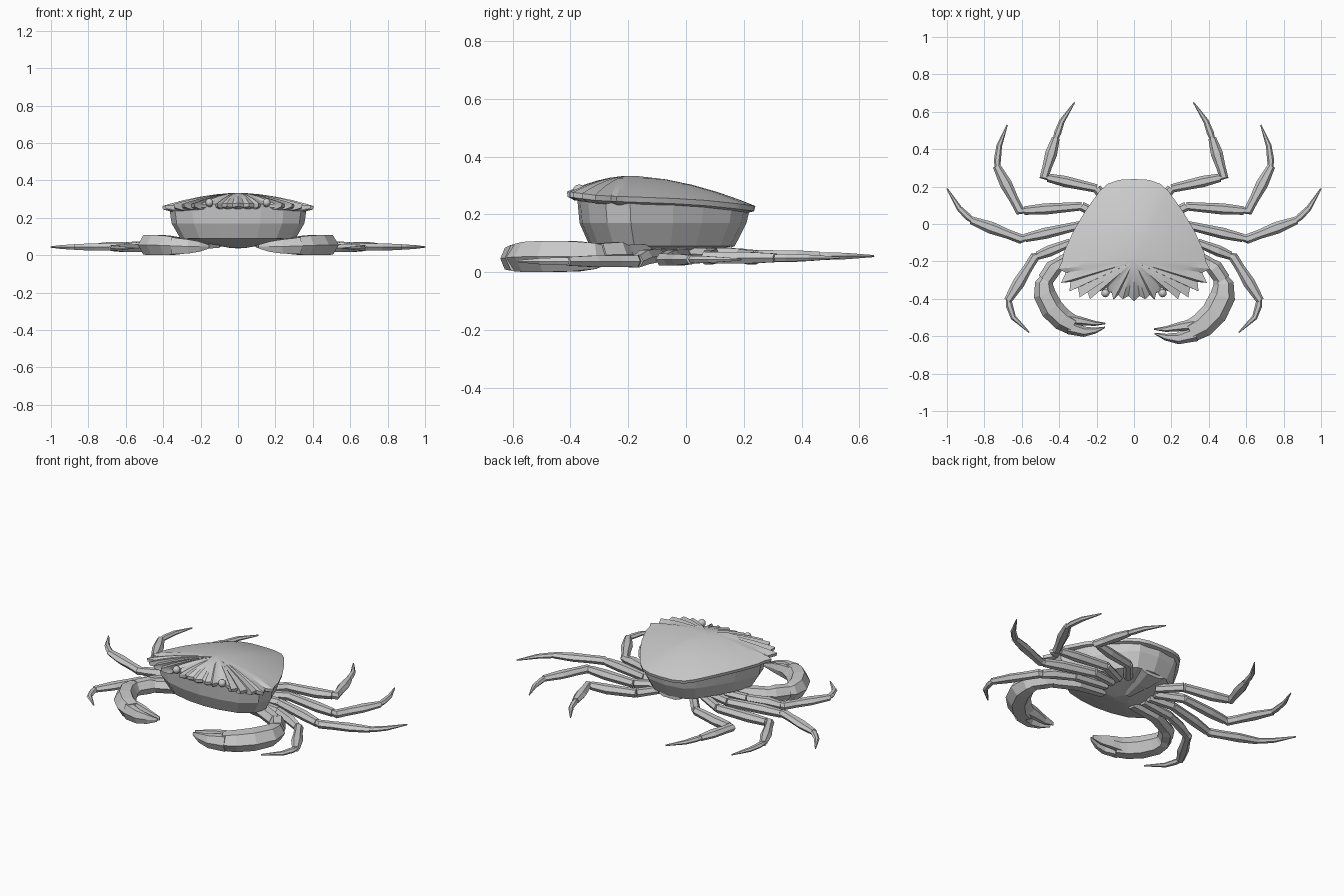
import bpy, bmesh
from mathutils import Vector

if "Cube" in bpy.data.objects:
    bpy.data.objects.remove(bpy.data.objects["Cube"])


def finish(name, bm, smooth=None, mirror=False):
    bmesh.ops.recalc_face_normals(bm, faces=bm.faces)
    me = bpy.data.meshes.new(name)
    bm.to_mesh(me)
    bm.free()
    ob = bpy.data.objects.new(name, me)
    bpy.context.collection.objects.link(ob)
    if mirror:
        ob.modifiers.new("mirror", 'MIRROR').use_mirror_merge = False
    if smooth:
        bpy.ops.object.select_all(action='DESELECT')
        ob.select_set(True)
        bpy.context.view_layer.objects.active = ob
        bpy.ops.object.shade_smooth_by_angle(angle=smooth)
    return ob


def loft(bm, rings):
    """Skin closed rings of equal size and cap both ends."""
    vs = [[bm.verts.new(p) for p in r] for r in rings]
    n = len(vs[0])
    for a, b in zip(vs, vs[1:]):
        for i in range(n):
            j = (i + 1) % n
            bm.faces.new((a[i], a[j], b[j], b[i]))
    bm.faces.new(vs[0])
    bm.faces.new(vs[-1])


HEX = [(1, 0), (.5, 1), (-.5, 1), (-1, 0), (-.5, -1), (.5, -1)]


def limb(name, path, mirror=True):
    """Six-sided bar through (x, y, z, width, height) stations."""
    pts = [Vector(p[:3]) for p in path]
    rings = []
    for i, p in enumerate(pts):
        t = pts[min(i + 1, len(pts) - 1)] - pts[max(i - 1, 0)]
        side = Vector((-t.y, t.x, 0)).normalized()
        w, h = path[i][3] / 2, path[i][4] / 2
        rings.append([p + side * w * a + Vector((0, 0, h * b)) for a, b in HEX])
    bm = bmesh.new()
    loft(bm, rings)
    return finish(name, bm, mirror=mirror)


def whole(half):
    """Mirror a half outline that starts and ends on x = 0."""
    return half + [(-x, y) for x, y in half[-2:0:-1]]


def rim_z(y):
    keys = [(-.42, .28), (-.3, .265), (0, .254), (.12, .245), (.25, .228)]
    for (a, za), (b, zb) in zip(keys, keys[1:]):
        if y <= b:
            return za + (zb - za) * (y - a) / (b - a)
    return keys[-1][1]


# Carapace: toothed outline raised to a low dome, with a thin rim
outline = whole([(0, .24), (.08, .236), (.14, .215), (.185, .175), (.26, .07),
                 (.325, -.04), (.375, -.15), (.385, -.2), (.405, -.24),
                 (.365, -.26), (.39, -.315), (.34, -.31), (.345, -.36),
                 (.3, -.34), (.29, -.392), (.25, -.36), (.235, -.402),
                 (.2, -.365), (.155, -.35), (.12, -.365), (.11, -.405),
                 (.085, -.38), (.06, -.402), (.03, -.385), (0, -.412)])


def shell_ring(s, dz=0.0, dome=True):
    ring = []
    for x, y in outline:
        z = rim_z(y)
        if dome:
            z += (.334 - z) * (1 - s ** 1.75)
        ring.append((x * s, -.2 + (y + .2) * s, z + dz))
    return ring


bm = bmesh.new()
loft(bm, [shell_ring(.88, -.03, False), shell_ring(.99, -.018, False)] +
     [shell_ring(s) for s in (1, .88, .7, .5, .3, .08)])
finish("carapace", bm, smooth=.5)

# Underbody: tapered wall running down to a shallow keel
base = whole([(0, .24), (.13, .22), (.185, .175), (.26, .07), (.325, -.04),
              (.39, -.2), (.36, -.29), (.26, -.355), (.13, -.385), (0, -.395)])


def body_ring(s, z=None):
    return [(x * s, -.1 + (y + .1) * s, rim_z(y) - .015 if z is None else z) for x, y in base]


bm = bmesh.new()
loft(bm, [body_ring(.94), body_ring(.91, .17), body_ring(.79, .09),
          body_ring(.48, .065), body_ring(.12, .04)])
finish("underbody", bm)

# Tail flap folded under the rear
limb("tail_flap", [(0, .16, .085, .16, .03), (0, .07, .06, .11, .03),
                   (0, -.05, .045, .05, .02)], mirror=False)

# Walking legs: hip, knee, ankle, claw bend and tip in plan
legs = {
    "front_leg": [(.13, -.08), (.34, -.1), (.53, -.175), (.675, -.41), (.645, -.5), (.56, -.58)],
    "second_leg": [(.13, -.03), (.28, -.005), (.605, -.08), (.87, .02), (.935, .085), (1.0, .19)],
    "third_leg": [(.13, .02), (.28, .095), (.61, .07), (.735, .31), (.72, .42), (.678, .53)],
    "rear_leg": [(.1, .07), (.2, .19), (.48, .252), (.418, .46), (.385, .55), (.318, .65)],
}
for n, (name, (a, b, c, d, e, f)) in enumerate(legs.items()):
    z = .038 + .006 * n
    mid = lambda p, q, t: (p[0] + (q[0] - p[0]) * t, p[1] + (q[1] - p[1]) * t)
    limb(name + "_hip", [(*a, .065, .05, .04), (*b, .06, .05, .045)])
    limb(name + "_upper", [(*b, .058, .045, .045), (*mid(b, c, .6), .052, .06, .05),
                           (*mid(b, c, .93), z, .045, .042)])
    limb(name + "_lower", [(*mid(b, c, .9), z, .03, .035), (*c, z, .052, .042),
                           (*mid(c, d, .25), z, .05, .04), (*mid(c, d, .6), z, .065, .04),
                           (*d, z, .042, .03)])
    limb(name + "_tip", [(*mid(d, c, .03), z, .028, .024), (*mid(d, e, .3), z, .038, .026),
                         (*e, z, .03, .022), (*f, z, .007, .007)])

# Claws: the left one is a smaller mirrored copy
for side, sx, k in (("right", 1, 1), ("left", -1, .885)):
    def P(rows):
        return [(sx * (.5 + (x - .5) * k), -.3 + (y + .3) * k, z, w * k, h) for x, y, z, w, h in rows]
    limb(side + "_claw_arm", [(sx * .1, -.14, .065, .07, .05), (sx * .27, -.15, .062, .085, .07),
                              (sx * .4, -.215, .06, .075, .07)], mirror=False)
    limb(side + "_claw_wrist", [(sx * .375, -.19, .06, .05, .05), (sx * .43, -.235, .062, .09, .085),
                                (sx * .475, -.3, .06, .085, .08)], mirror=False)
    limb(side + "_claw_palm", P([(.455, -.27, .058, .06, .06), (.478, -.32, .056, .11, .09),
                                 (.475, -.385, .055, .135, .104), (.43, -.475, .055, .14, .108),
                                 (.365, -.54, .053, .135, .104), (.3, -.575, .05, .12, .092)]), mirror=False)
    limb(side + "_claw_outer_finger", P([(.33, -.585, .05, .085, .09), (.235, -.612, .047, .062, .075),
                                         (.17, -.605, .046, .036, .055),
                                         (.11, -.585, .046, .008, .02)]), mirror=False)
    limb(side + "_claw_inner_finger", P([(.34, -.535, .055, .07, .085), (.25, -.548, .055, .05, .07),
                                         (.17, -.562, .05, .03, .05),
                                         (.107, -.562, .048, .008, .02)]), mirror=False)

# Eyes on short stalks
limb("eye_stalk", [(.145, -.33, .26, .03, .03), (.153, -.365, .276, .026, .03)])
bm = bmesh.new()
bmesh.ops.create_uvsphere(bm, u_segments=10, v_segments=6, radius=.022)
bmesh.ops.translate(bm, verts=bm.verts, vec=(.153, -.37, .282))
finish("eye", bm, smooth=.9, mirror=True)
